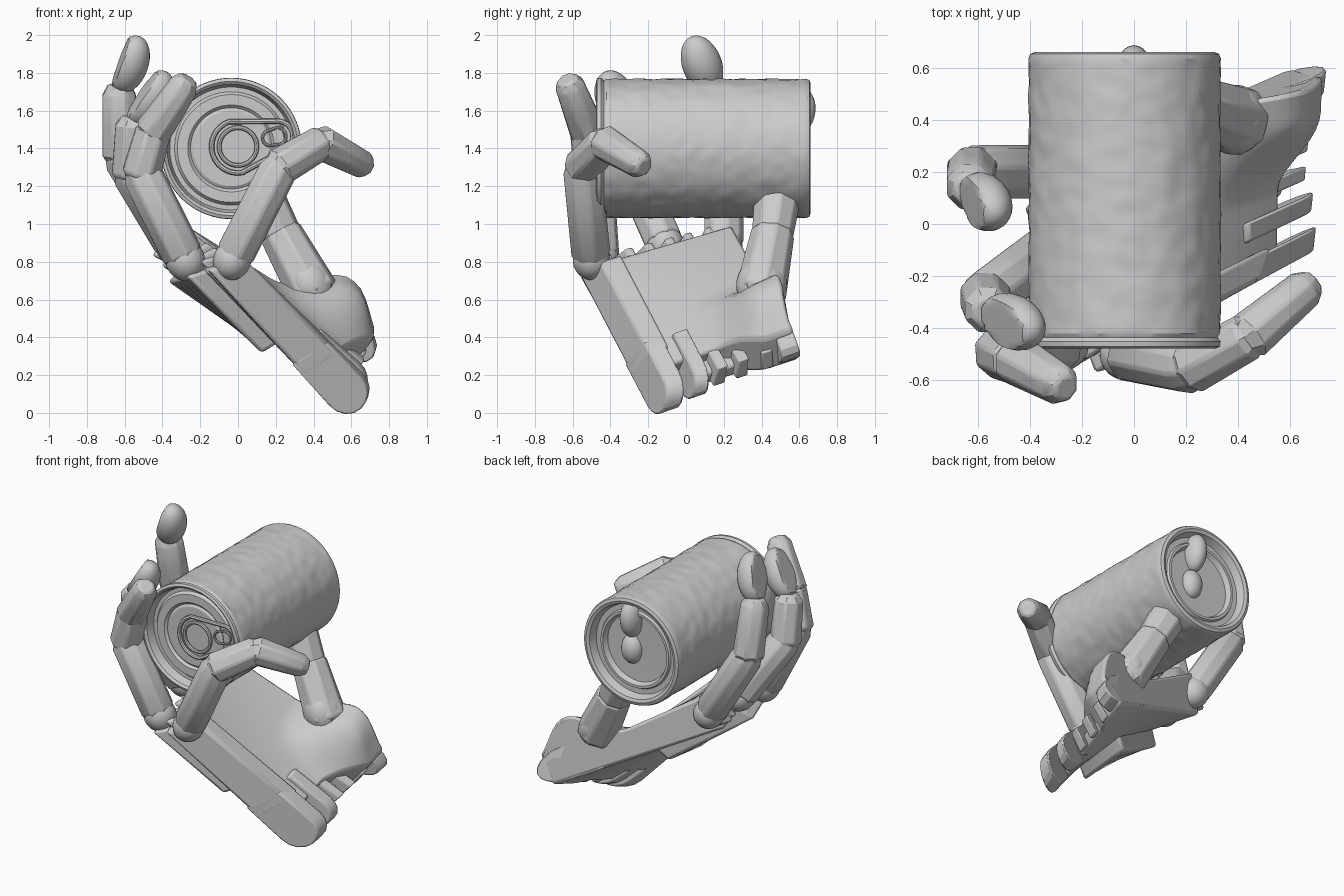
import bpy, bmesh, math
from mathutils import Vector, Matrix, noise

if "Cube" in bpy.data.objects:
    bpy.data.objects.remove(bpy.data.objects["Cube"], do_unlink=True)

grey = bpy.data.materials.new("plain_grey")
grey.use_nodes = True
grey.diffuse_color = (0.6, 0.6, 0.6, 1)
grey.node_tree.nodes["Principled BSDF"].inputs["Base Color"].default_value = (0.6, 0.6, 0.6, 1)
parts = []


def finish(name, bm, bevel=0.0):
    bmesh.ops.recalc_face_normals(bm, faces=bm.faces)
    mesh = bpy.data.meshes.new(name)
    bm.to_mesh(mesh)
    bm.free()
    mesh.materials.append(grey)
    ob = bpy.data.objects.new(name, mesh)
    bpy.context.collection.objects.link(ob)
    if bevel:
        mod = ob.modifiers.new("Bevel", "BEVEL")
        mod.width, mod.segments, mod.limit_method = bevel, 2, "ANGLE"
        mod.angle_limit = math.radians(40)
    parts.append(ob)


def loft(bm, rings):
    """Skin a list of equal rings and cap both ends."""
    rows = [[bm.verts.new(p) for p in ring] for ring in rings]
    n = len(rows[0])
    for a, b in zip(rows, rows[1:]):
        for i in range(n):
            bm.faces.new((a[i], a[(i + 1) % n], b[(i + 1) % n], b[i]))
    bm.faces.new(rows[0])
    bm.faces.new(rows[-1])


def frame(p0, p1, side):
    d = (p1 - p0).normalized()
    a = (side - d * side.dot(d)).normalized()
    return d, a, d.cross(a)


def segment(name, p0, p1, w0, w1, side):
    """Chamfered eight-sided finger link."""
    p0, p1 = Vector(p0), Vector(p1)
    d, a, b = frame(p0, p1, side)
    rings = []
    for f, k in ((0, 0.6), (0.13, 1), (0.5, 1), (0.87, 1), (1, 0.65)):
        w = (w0 + (w1 - w0) * f) * k
        c = p0.lerp(p1, f)
        rings.append([c + (a * math.cos(t) + b * math.sin(t)) * w * 1.06
                      for t in [(i + 0.5) * math.pi / 4 for i in range(8)]])
    bm = bmesh.new()
    loft(bm, rings)
    finish(name, bm, 0.012)


def ball(name, centre, axis, radii, side, flat=1.0):
    """Ellipsoid along an axis, cut flat on its outer side when flat is below 1."""
    c = Vector(centre)
    d, a, b = frame(c, c + Vector(axis), side)
    bm = bmesh.new()
    bmesh.ops.create_uvsphere(bm, u_segments=24, v_segments=16, radius=1)
    for v in bm.verts:
        x, y, z = v.co
        v.co = c + a * x * radii[0] + b * min(y, flat) * radii[1] + d * z * radii[2]
    finish(name, bm)


def smooth(a, b, x):
    x = max(0.0, min(1.0, (x - a) / (b - a)))
    return x * x * (3 - 2 * x)


# Palm space: s runs front to back, t wrist to knuckles, w back of hand to palm
INNER = [Vector(p) for p in ((0.67, -0.09, 0.18), (0.71, 0.57, 0.42), (0.04, -0.42, 0.81), (-0.26, 0.26, 1.05))]
OUTER = [Vector(p) for p in ((0.5, -0.17, 0.03), (0.61, 0.6, 0.28), (-0.17, -0.56, 0.76), (-0.42, 0.15, 0.78))]


def palm(s, t, w):
    lo, hi = [c[0].lerp(c[1], s).lerp(c[2].lerp(c[3], s), t) for c in (OUTER, INNER)]
    return lo.lerp(hi, w)


def palm_block(name, s0, s1, t0, t1, w0, w1, steps=1, rounded=False, bevel=0.02):
    if rounded:
        r, m = (w1 - w0) / 2, (w0 + w1) / 2
        arc = [math.pi / 2 + math.pi * i / 8 for i in range(9)]
        prof = [(t0 + 0.26 * r * (1 + math.cos(q)), m + r * math.sin(q)) for q in arc]
        prof += [(t1, w0), (t1, w1)]
    else:
        prof = [(t0, w0), (t1, w0), (t1, w1), (t0, w1)]
    bm = bmesh.new()
    loft(bm, [[palm(s0 + (s1 - s0) * k / steps, t, w) for t, w in prof] for k in range(steps + 1)])
    finish(name, bm, bevel)


# Palm slab, swelling into the thumb mound at the back
bm = bmesh.new()
rings = []
for k in range(21):
    s = k / 20
    swell = smooth(0.42, 0.8, s)
    start = 0.13 * (1 - swell)
    ts = [start + (0.99 - start) * i / 24 for i in range(25)]
    ring = [palm(s, t, 0) for t in ts]
    ring += [palm(s, t, 0.82 + 1.1 * swell * smooth(-0.12, 0.2, t) * (1 - smooth(0.22, 0.52, t)))
             for t in reversed(ts)]
    rings.append(ring)
loft(bm, rings)
finish("palm_body", bm, 0.02)

palm_block("side_plate", -0.04, 0.12, 0.22, 1, 0.03, 1)
palm_block("back_plate", 0.06, 0.55, 0.44, 0.99, -0.42, 0.2, 4)
# Wrist lugs
palm_block("wrist_lug_front", -0.04, 0.1, -0.11, 0.32, 0, 1, 1, True, 0.01)
palm_block("wrist_lug_inner", 0.2, 0.31, -0.08, 0.32, 0, 0.95, 1, True, 0.01)
palm_block("wrist_lug_back", 0.86, 1.0, -0.06, 0.3, 0, 1.15, 1, True, 0.01)
palm_block("wrist_ledge", 0.36, 0.84, 0.04, 0.22, 0, 0.45, 3)
for i, s in enumerate((0.4, 0.56, 0.74)):
    palm_block(f"wrist_tab_{i}", s, s + 0.08, -0.01, 0.25, 0.1, 0.75, 1, False, 0.008)
# Knuckle lugs
for i, s in enumerate((0.08, 0.25, 0.4, 0.56, 0.7, 0.86, 0.98)):
    palm_block(f"knuckle_lug_{i}", s - 0.03, s + 0.03, 0.93, 1.05, 0.1, 0.75, 1, False, 0.015)

# Thumb running up into the can
lateral = Vector((0.0, 0.93, 0.37))
segment("thumb_base", (0.43, 0.385, 0.58), (0.2, 0.47, 1.0), 0.135, 0.108, lateral)
segment("thumb_link", (0.24, 0.455, 0.92), (0.12, 0.485, 1.15), 0.105, 0.12, lateral)
ball("thumb_joint", (0.385, 0.4, 0.68), (-0.4, 0.1, 0.8), (0.135, 0.12, 0.15), lateral)
ball("thumb_tip_upper", (0.0, 0.59, 1.6), (0, 0.15, 1), (0.07, 0.095, 0.13), Vector((1, 0, 0)))
ball("thumb_tip_lower", (0.01, 0.57, 1.38), (0, 0, 1), (0.075, 0.07, 0.1), Vector((1, 0, 0)))

# Fingers: root, two joints, end of tip; link radius; rounded tip or not
fingers = {
    "little": ((-0.03, -0.5, 0.81), (0.22, -0.55, 1.3), (0.44, -0.43, 1.43), (0.69, -0.22, 1.3), 0.1, False),
    "ring": ((-0.28, -0.46, 0.81), (-0.51, -0.49, 1.27), (-0.45, -0.52, 1.49), (-0.26, -0.63, 1.77), 0.105, False),
    "middle": ((-0.34, -0.11, 0.89), (-0.57, -0.28, 1.27), (-0.56, -0.33, 1.53), (-0.37, -0.42, 1.8), 0.1, True),
    "index": ((-0.32, 0.2, 0.88), (-0.62, 0.2, 1.36), (-0.63, 0.14, 1.7), (-0.52, 0.03, 1.99), 0.1, True),
}
for name, (root, j1, j2, tip, r, round_tip) in fingers.items():
    root, j1, j2, tip = map(Vector, (root, j1, j2, tip))
    side = lateral if name != "little" else Vector((-0.5, 0.75, 0.3))
    d1, d2, d3 = (j1 - root).normalized(), (j2 - j1).normalized(), (tip - j2).normalized()
    ball(name + "_knuckle", root, d1, (r, r, r * 1.1), side)
    segment(name + "_base_link", root - d1 * 0.04, j1 + d1 * 0.06, r * 1.02, r, side)
    segment(name + "_middle_link", j1 - d2 * 0.05, j2 + d2 * 0.04, r, r * 0.88, side)
    if round_tip:
        half = (tip - j2).length / 2
        ball(name + "_tip", j2.lerp(tip, 0.5), d3, (r * 1.05, r, half), side, 0.5)
    else:
        segment(name + "_tip", j2 - d3 * 0.05, tip, r * 0.95, r * 0.72, side)

# Can: a lathed profile along y, lightly dented on the wall
CX, CZ, N = -0.036, 1.4, 96
front = [(0.0, -0.425), (0.2, -0.425), (0.215, -0.415), (0.23, -0.43), (0.285, -0.43), (0.3, -0.41),
         (0.325, -0.41), (0.34, -0.465), (0.355, -0.477), (0.372, -0.47), (0.374, -0.45), (0.36, -0.435)]
wall = [(0.368, -0.42 + 1.03 * i / 70) for i in range(71)]
back = [(0.369, 0.635), (0.362, 0.653), (0.342, 0.66), (0.322, 0.652), (0.305, 0.6), (0.27, 0.6),
        (0.262, 0.615), (0.245, 0.615), (0.23, 0.58), (0.0, 0.575)]
bm = bmesh.new()
rows = []
for r, y in front + wall + back:
    if r == 0:
        rows.append([bm.verts.new((CX, y, CZ))] * N)
        continue
    ring = []
    for i in range(N):
        a = math.tau * i / N
        dent = noise.noise(Vector((math.cos(a) * 6, y * 14, math.sin(a) * 6))) * 0.005 if r == 0.368 else 0
        ring.append(bm.verts.new((CX + (r + dent) * math.cos(a), y, CZ + (r + dent) * math.sin(a))))
    rows.append(ring)
for a, b in zip(rows, rows[1:]):
    for i in range(N):
        j = (i + 1) % N
        bm.faces.new(list(dict.fromkeys((a[i], a[j], b[j], b[i]))))
finish("can", bm)


# Pull tab on the front lid
def wire(name, points, depth):
    """Closed round wire through points in the lid plane."""
    bm = bmesh.new()
    n, rings = len(points), []
    for i, p in enumerate(points):
        out = (points[(i + 1) % n] - points[i - 1]).normalized().cross(Vector((0, 1, 0)))
        rings.append([bm.verts.new(p + out * math.cos(q) * depth + Vector((0, math.sin(q) * depth, 0)))
                      for q in [math.tau * k / 8 for k in range(8)]])
    for i in range(n):
        a, b = rings[i], rings[(i + 1) % n]
        for k in range(8):
            bm.faces.new((a[k], a[(k + 1) % 8], b[(k + 1) % 8], b[k]))
    finish(name, bm)


def capsule(c0, r0, c1, r1, y, n=16):
    d = math.atan2(c1[1] - c0[1], c1[0] - c0[0])
    pts = []
    for c, r, start in ((c0, r0, d + math.pi / 2), (c1, r1, d - math.pi / 2)):
        for k in range(n):
            q = start + math.pi * (k + 0.5) / n
            pts.append(Vector((c[0] + r * math.cos(q), y, c[1] + r * math.sin(q))))
    return pts


ring_c, nose_c = (0.0, 1.41), (0.21, 1.465)
wire("tab_outline", capsule(ring_c, 0.14, nose_c, 0.08, -0.445), 0.014)
wire("tab_ring", capsule(ring_c, 0.1, ring_c, 0.1, -0.445), 0.012)
wire("tab_nose", capsule((0.17, 1.455), 0.04, nose_c, 0.045, -0.445), 0.008)

# Smooth the curves and keep the facets crisp
bpy.ops.object.select_all(action="DESELECT")
for ob in parts:
    ob.select_set(True)
bpy.context.view_layer.objects.active = parts[0]
bpy.ops.object.shade_smooth_by_angle(angle=math.radians(28))
